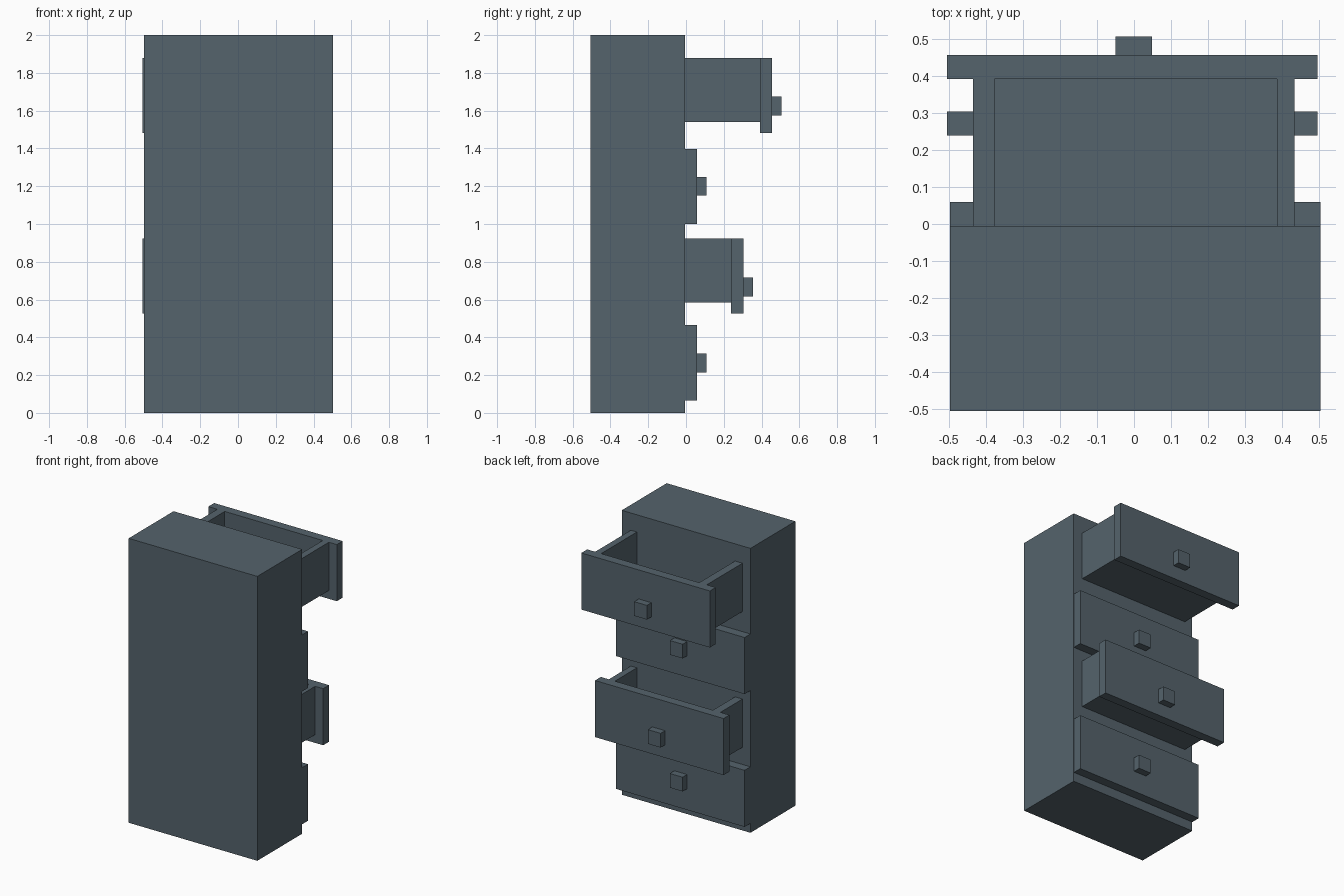
import bpy

if "Cube" in bpy.data.objects:
    bpy.data.objects.remove(bpy.data.objects["Cube"])

# blue-grey paint shared by every part
paint = bpy.data.materials.new("blue_grey_paint")
paint.diffuse_color = (0.09, 0.125, 0.15, 1)
paint.use_nodes = True
paint.node_tree.nodes["Principled BSDF"].inputs["Base Color"].default_value = paint.diffuse_color


def box(name, x0, x1, y0, y1, z0, z1):
    bpy.ops.mesh.primitive_cube_add(size=1, location=((x0 + x1) / 2, (y0 + y1) / 2, (z0 + z1) / 2))
    ob = bpy.context.object
    ob.name = name
    ob.scale = (x1 - x0, y1 - y0, z1 - z0)
    bpy.ops.object.transform_apply(location=False, rotation=False, scale=True)
    ob.data.materials.append(paint)
    return ob


PANEL = 0.065   # front panel thickness
DEPTH = 0.44    # tray depth; its rear end stays inside the cabinet


def drawer(name, y, z, dx, knob_z):
    """y: back of front panel, z: bottom of front panel, dx: sideways shift."""
    top = z + 0.398
    # front panel and knob
    box(name + "_front", -0.497 + dx, 0.503 + dx, y, y + PANEL, z, top)
    box(name + "_knob", -0.05, 0.049, y + PANEL, y + PANEL + 0.05, z + knob_z, z + knob_z + 0.1)
    # open tray: floor, sides and back
    back = y - DEPTH
    box(name + "_floor", -0.435, 0.433, back, y, z + 0.058, z + 0.108)
    box(name + "_side_left", -0.435, -0.377, back, y, z + 0.058, top)
    box(name + "_side_right", 0.386, 0.433, back, y, z + 0.058, top)
    box(name + "_back", -0.377, 0.386, back, back + 0.04, z + 0.058, top)


# cabinet body
box("cabinet", -0.497, 0.504, -0.505, -0.006, 0, 2)

# four drawers, two of them pulled out
for name, y, z, dx, knob_z in (
    ("drawer_bottom", -0.006, 0.066, 0, 0.149),
    ("drawer_lower", 0.239, 0.526, -0.008, 0.091),
    ("drawer_upper", -0.006, 1.0, 0, 0.15),
    ("drawer_top", 0.391, 1.481, -0.008, 0.094),
):
    drawer(name, y, z, dx, knob_z)
